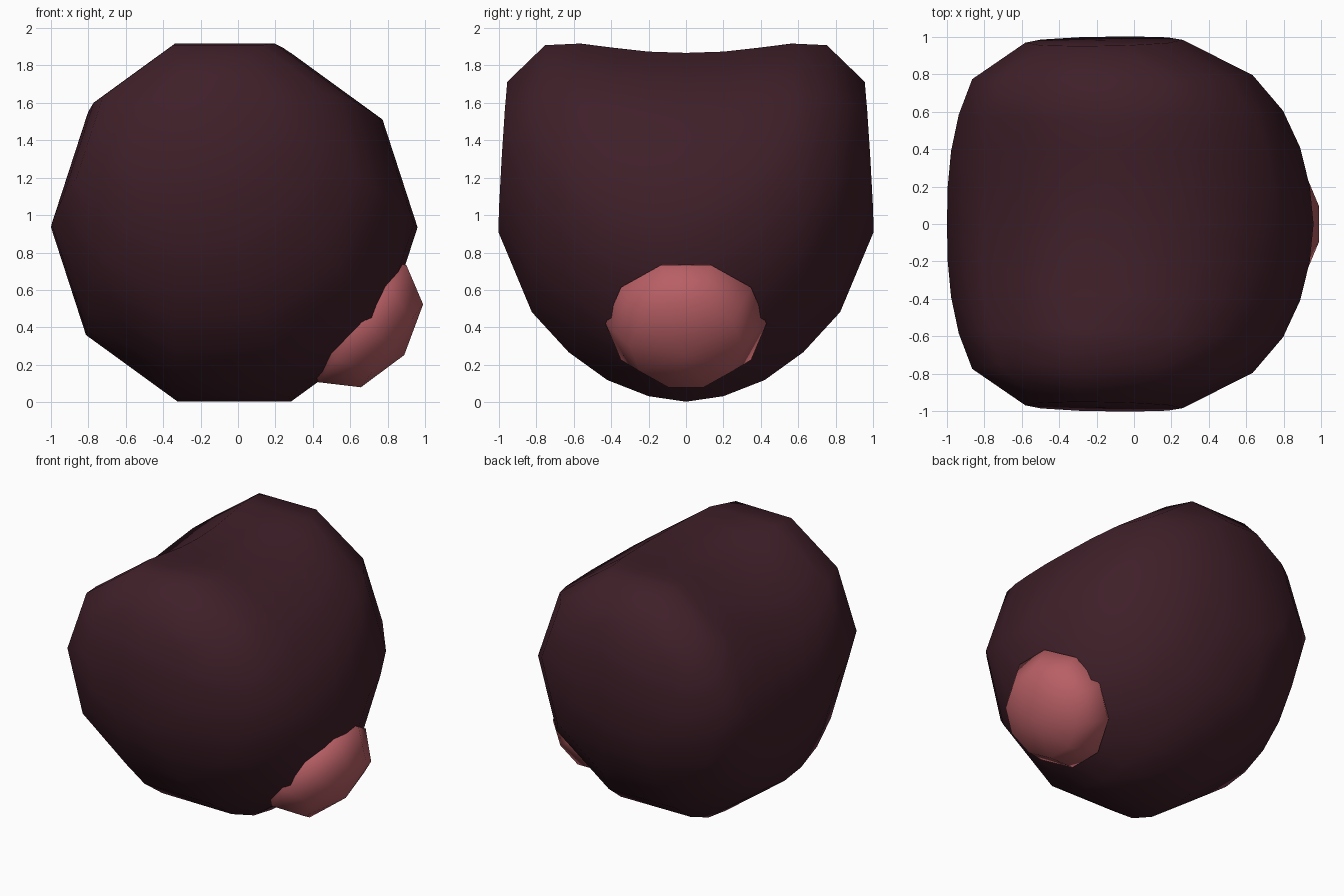
import bpy, bmesh, math

if "Cube" in bpy.data.objects:
    bpy.data.objects.remove(bpy.data.objects["Cube"])


def material(name, color):
    m = bpy.data.materials.new(name)
    m.diffuse_color = (*color, 1)
    m.use_nodes = True
    m.node_tree.nodes["Principled BSDF"].inputs["Base Color"].default_value = m.diffuse_color
    return m


def add_part(name, bm, mat):
    bmesh.ops.recalc_face_normals(bm, faces=bm.faces)
    for f in bm.faces:
        f.smooth = True
    me = bpy.data.meshes.new(name)
    bm.to_mesh(me)
    bm.free()
    me.materials.append(mat)
    ob = bpy.data.objects.new(name, me)
    bpy.context.collection.objects.link(ob)
    return ob


dark = material("dark_plum", (0.05, 0.014, 0.022))
pink = material("dusty_pink", (0.48, 0.115, 0.13))

# Body: ten-sided rings along y, drifting up and left towards both ends
# (y, centre x, centre z, radius, lean per unit of x, lean per unit of z)
SIDES = 10
half = [
    (0.20, -0.028, 0.953, 0.968, 0.00, 0.000),
    (0.40, -0.045, 1.006, 0.933, 0.01, 0.020),
    (0.595, -0.070, 1.092, 0.867, 0.012, 0.035),
    (0.785, -0.115, 1.195, 0.750, 0.014, 0.050),
    (0.977, -0.160, 1.312, 0.421, 0.018, 0.060),
]
rings = [(-1, r) for r in reversed(half)]
rings += [(1, (0, -0.02, 0.935, 0.98, 0, 0))]
rings += [(1, r) for r in half]

bm = bmesh.new()
loops = []
for side, (y, cx, cz, r, lean_x, lean_z) in rings:
    loop = []
    for i in range(SIDES):
        a = math.tau * i / SIDES
        dx, dz = r * math.cos(a), r * math.sin(a)
        loop.append(bm.verts.new(
            (cx + dx, side * (y + lean_x * dx - lean_z * dz), cz + dz)))
    loops.append(loop)
for a, b in zip(loops, loops[1:]):
    for i in range(SIDES):
        j = (i + 1) % SIDES
        bm.faces.new((a[i], a[j], b[j], b[i]))

# Nearly flat end caps
for loop, side in ((loops[0], -1), (loops[-1], 1)):
    tip = bm.verts.new((-0.16, side * 0.984, 1.30))
    for i in range(SIDES):
        bm.faces.new((loop[i], loop[(i + 1) % SIDES], tip))
add_part("body", bm, dark)

# Pink patch: flattened ball sunk into the lower right of the body
bm = bmesh.new()
bmesh.ops.create_uvsphere(bm, u_segments=10, v_segments=4, radius=1)
patch = add_part("pink_patch", bm, pink)
patch.scale = (0.412, 0.43, 0.28)
patch.rotation_euler = (0, math.radians(126.87), 0)
patch.location = (0.665, 0, 0.42)
